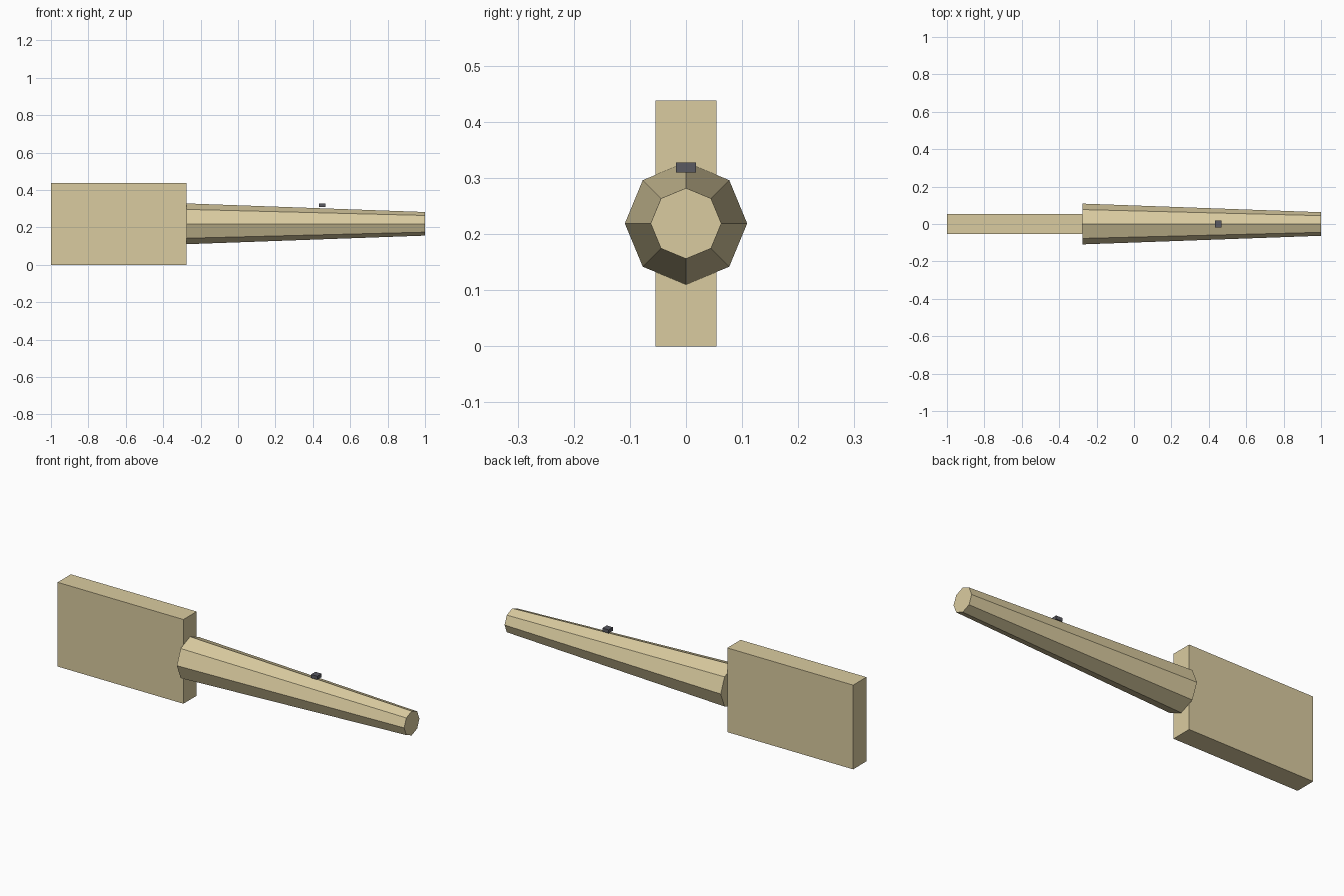
import bpy
import math

AXIS_Z = 0.219   # height of the shared long axis
JOINT_X = -0.276  # where the block meets the barrel

cube = bpy.data.objects.get("Cube")
if cube:
    bpy.data.objects.remove(cube, do_unlink=True)


def make_material(name, rgb):
    mat = bpy.data.materials.new(name)
    mat.use_nodes = True
    colour = (*rgb, 1.0)
    mat.diffuse_color = colour
    mat.node_tree.nodes["Principled BSDF"].inputs["Base Color"].default_value = colour
    return mat


def finish(name, mat):
    obj = bpy.context.object
    obj.name = obj.data.name = name
    obj.data.materials.append(mat)
    return obj


def make_box(name, centre, size, mat):
    bpy.ops.mesh.primitive_cube_add(size=1, location=centre)
    obj = finish(name, mat)
    obj.scale = size
    bpy.ops.object.transform_apply(location=False, rotation=False, scale=True)
    return obj


tan = make_material("tan", (0.70, 0.60, 0.35))
dark_grey = make_material("dark grey", (0.10, 0.10, 0.12))

# Flat upright block at the rear end
make_box("end_block", ((JOINT_X - 1) / 2, 0, AXIS_Z),
         (JOINT_X + 1, 0.109, 2 * AXIS_Z), tan)

# Eight-sided tapering barrel along +x
bpy.ops.mesh.primitive_cone_add(
    vertices=8, radius1=0.109, radius2=0.063, depth=1 - JOINT_X,
    location=((1 + JOINT_X) / 2, 0, AXIS_Z), rotation=(0, math.pi / 2, 0))
finish("tapered_barrel", tan)

# Small sight just above the barrel
make_box("sight", (0.451, 0, 0.319), (0.036, 0.036, 0.018), dark_grey)
